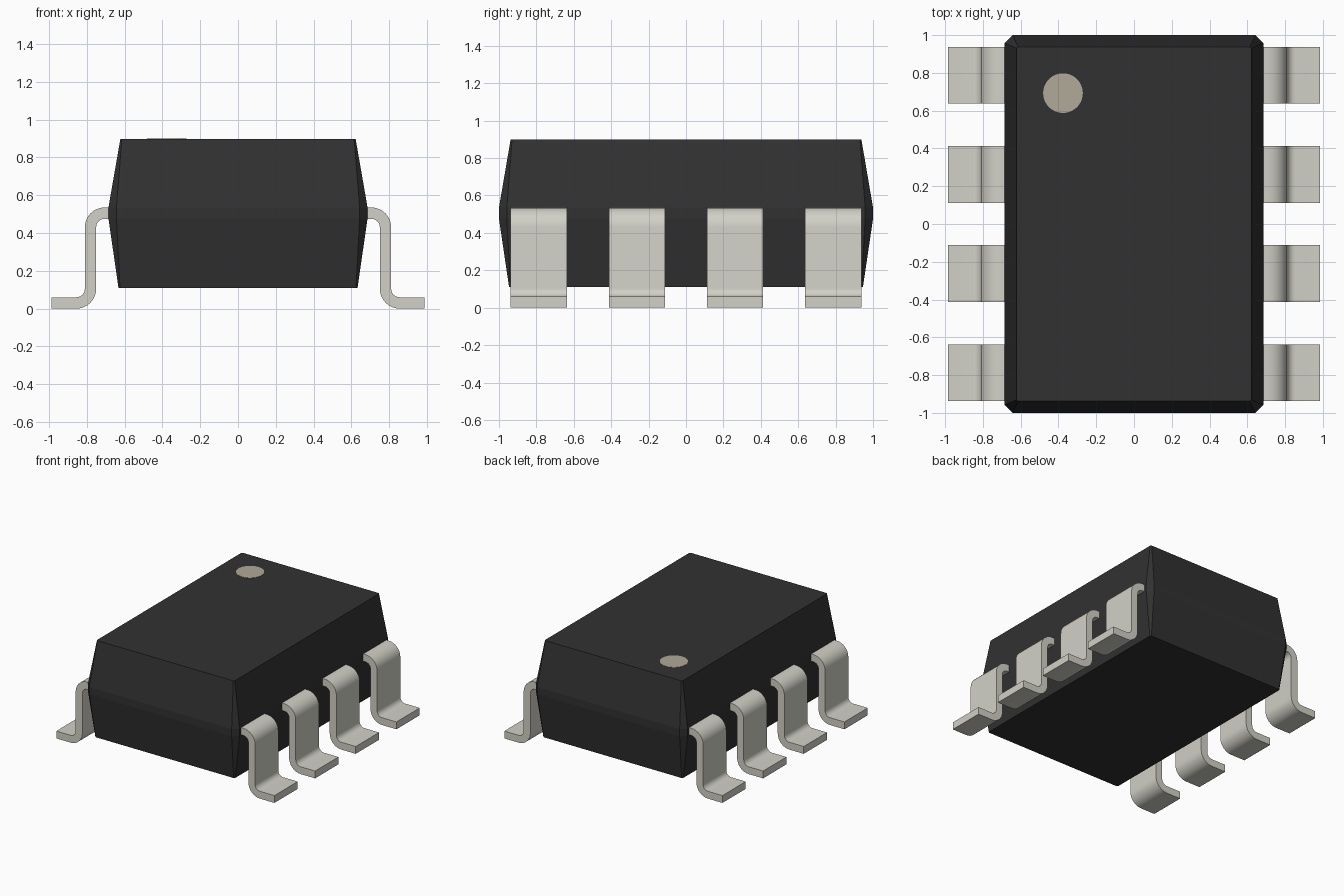
import bpy, bmesh, math

cube = bpy.data.objects.get("Cube")
if cube:
    bpy.data.objects.remove(cube, do_unlink=True)


def material(name, rgb, rough):
    m = bpy.data.materials.new(name)
    m.use_nodes = True
    m.diffuse_color = (*rgb, 1)
    bsdf = next(n for n in m.node_tree.nodes if n.type == 'BSDF_PRINCIPLED')
    bsdf.inputs["Base Color"].default_value = (*rgb, 1)
    bsdf.inputs["Roughness"].default_value = rough
    return m


BLACK = material("black_plastic", (0.031, 0.031, 0.031), 0.6)
METAL = material("pale_metal", (0.645, 0.638, 0.572), 0.5)
MARK = material("warm_grey_mark", (0.435, 0.398, 0.316), 0.6)


def loft(name, rings, mat):
    """Skin equal-length rings of points and cap both ends."""
    bm = bmesh.new()
    loops = [[bm.verts.new(p) for p in ring] for ring in rings]
    n = len(loops[0])
    for a, b in zip(loops, loops[1:]):
        for i in range(n):
            j = (i + 1) % n
            bm.faces.new((a[i], a[j], b[j], b[i]))
    bm.faces.new(loops[0])
    bm.faces.new(loops[-1])
    bmesh.ops.recalc_face_normals(bm, faces=bm.faces)
    mesh = bpy.data.meshes.new(name)
    bm.to_mesh(mesh)
    bm.free()
    mesh.materials.append(mat)
    obj = bpy.data.objects.new(name, mesh)
    bpy.context.collection.objects.link(obj)
    return obj


def chamfered_ring(hx, hy, c, z):
    """Rectangle with clipped corners."""
    ring = []
    for sx, sy in ((1, 1), (-1, 1), (-1, -1), (1, -1)):
        pair = [(sx * hx, sy * (hy - c), z), (sx * (hx - c), sy * hy, z)]
        ring += pair if sx == sy else pair[::-1]
    return ring


# Moulded body: tapers up and down from a narrow vertical parting band
loft("body", [chamfered_ring(0.632, 0.946, 0.008, 0.11),
              chamfered_ring(0.685, 1.0, 0.042, 0.476),
              chamfered_ring(0.685, 1.0, 0.042, 0.535),
              chamfered_ring(0.622, 0.938, 0.008, 0.898)], BLACK)

# Round orientation mark, a thin plate on the top face
circle = [(2 * math.pi * i / 48) for i in range(48)]
loft("orientation_mark", [[(-0.376 + 0.105 * math.cos(a), 0.693 + 0.105 * math.sin(a), z)
                           for a in circle] for z in (0.895, 0.9)], MARK)


def arc(cx, cz, r, start, end, steps=8):
    return [(cx + r * math.cos(math.radians(start + (end - start) * i / steps)),
             cz + r * math.sin(math.radians(start + (end - start) * i / steps)))
            for i in range(steps + 1)]


# Gull-wing lead profile in x and z: outer edge down, inner edge back up
T, R = 0.06, 0.045
OUT, TOP, TIP, ROOT = 0.81, 0.535, 0.985, 0.6
upper = (OUT - T - R, TOP - T - R)
lower = (OUT + R, T + R)
profile = ([(ROOT, TOP)] + arc(*upper, R + T, 90, 0) + arc(*lower, R, 180, 270)
           + [(TIP, T), (TIP, 0)]
           + arc(*lower, R + T, 270, 180) + arc(*upper, R, 0, 90) + [(ROOT, TOP - T)])

# Four leads along each side
leads = []
for side, label in ((1, "left"), (-1, "right")):
    for i, y in enumerate((-0.787, -0.262, 0.262, 0.787)):
        rings = [[(side * x, y + dy, z) for x, z in profile] for dy in (-0.15, 0.15)]
        leads.append(loft(f"{label}_lead_{i + 1}", rings, METAL))

# Smooth the bends, keep the cut edges sharp
bpy.ops.object.select_all(action='DESELECT')
for obj in leads:
    obj.select_set(True)
bpy.context.view_layer.objects.active = leads[0]
bpy.ops.object.shade_smooth_by_angle(angle=math.radians(30))
